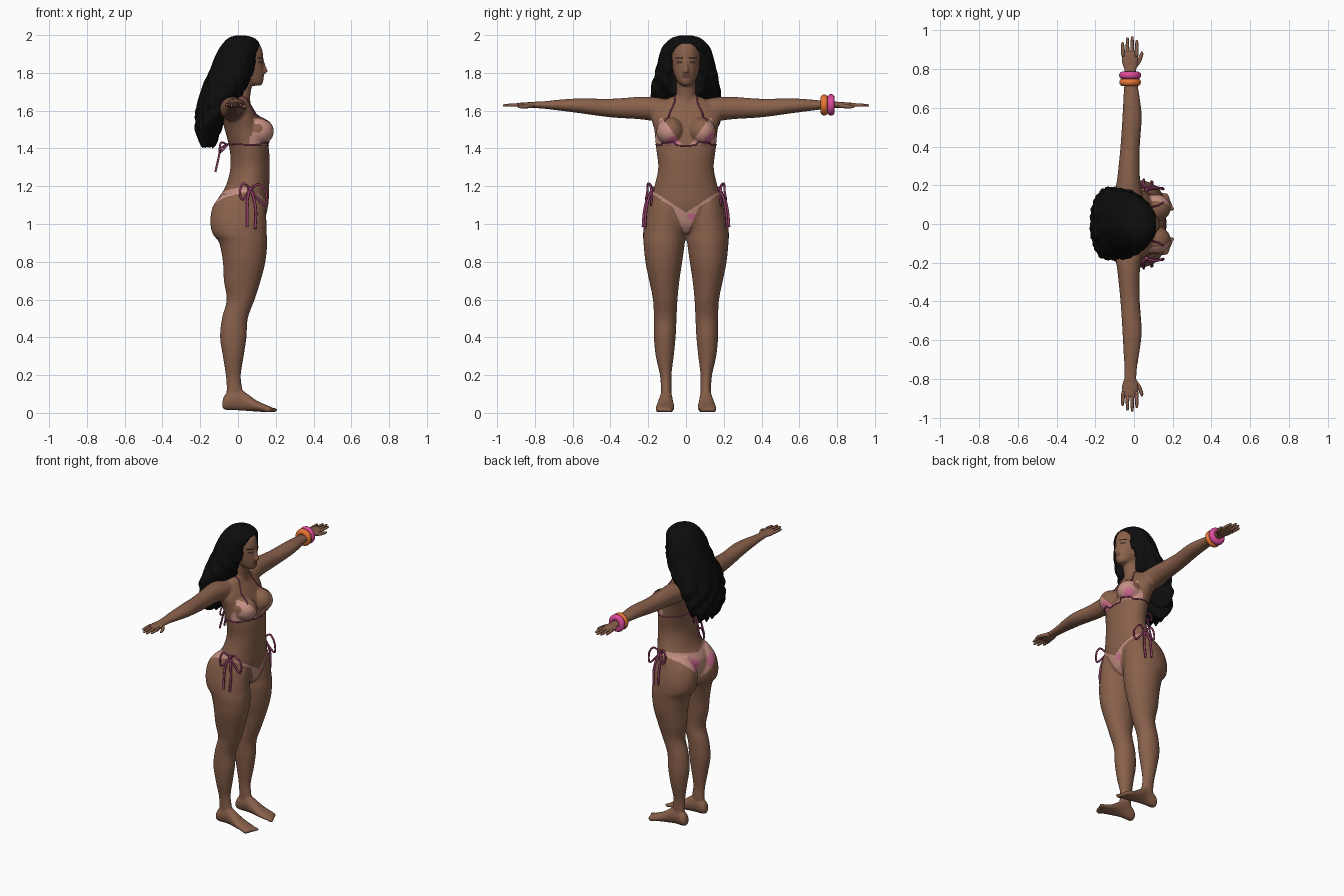
import bpy, bmesh, math
from mathutils import Vector, Matrix
from mathutils.bvhtree import BVHTree

def mat(name, c):
    m = bpy.data.materials.new(name)
    m.diffuse_color = (*c, 1)
    return m

SKIN = mat("skin", (0.25, 0.118, 0.07))
HAIR = mat("black_hair", (0.004, 0.004, 0.004))
CLOTH = mat("pale_pink_cloth", (0.56, 0.28, 0.23))
PATCH = mat("pink_pattern", (0.62, 0.15, 0.28))
STRING = mat("plum_string", (0.28, 0.05, 0.13))
ORANGE = mat("orange", (0.83, 0.19, 0.035))
PINK = mat("hot_pink", (0.72, 0.07, 0.33))
LIPS = mat("lips", (0.15, 0.05, 0.04))
EYE = mat("eye", (0.07, 0.04, 0.03))

def catmull(rows, n):
    """Smoothly interpolate rows of numbers."""
    out = []
    for i in range(len(rows) - 1):
        p = [rows[max(0, min(len(rows) - 1, i + k))] for k in (-1, 0, 1, 2)]
        for s in range(n):
            t = s / n
            out.append([0.5 * (2 * b + (c - a) * t + (2 * a - 5 * b + 4 * c - d) * t * t
                               + (3 * b - a - 3 * c + d) * t ** 3) for a, b, c, d in zip(*p)])
    return out + [list(rows[-1])]

def loft(bm, axis, rows, side=1, seg=32, n=5):
    """Oval sections (t, a0, a1, b0, b1) along an axis; side=-1 mirrors in y."""
    others = [k for k in range(3) if k != axis]
    rings = []
    for t, a0, a1, b0, b1 in catmull(rows, n):
        ring = []
        for k in range(seg):
            u = 2 * math.pi * k / seg
            v = [0, 0, 0]
            v[axis] = t
            v[others[0]] = (a0 + a1) / 2 + (a1 - a0) / 2 * math.cos(u)
            v[others[1]] = (b0 + b1) / 2 + (b1 - b0) / 2 * math.sin(u)
            v[1] *= side
            ring.append(bm.verts.new(v))
        rings.append(ring)
    for r, q in zip(rings, rings[1:]):
        for k in range(seg):
            bm.faces.new((r[k], r[(k + 1) % seg], q[(k + 1) % seg], q[k]))
    bm.faces.new(rings[0])
    bm.faces.new(rings[-1])

def sphere(bm, c, r):
    bmesh.ops.create_uvsphere(bm, u_segments=32, v_segments=20, radius=1,
                              matrix=Matrix.Translation(c) @ Matrix.Diagonal((*r, 1)))

def finish(bm, name, *mats):
    bmesh.ops.recalc_face_normals(bm, faces=bm.faces)
    me = bpy.data.meshes.new(name)
    bm.to_mesh(me)
    bm.free()
    for m in mats:
        me.materials.append(m)
    me.shade_smooth()
    ob = bpy.data.objects.new(name, me)
    bpy.context.collection.objects.link(ob)
    return ob

def sym(rows):
    return [(z, a, b, -w, w) for z, a, b, w in rows]

# ---- body: overlapping lofts fused by a voxel remesh
bm = bmesh.new()
loft(bm, 2, sym([(.95, -.02, .10, .03), (1.0, -.09, .135, .17), (1.1, -.12, .16, .2), (1.2, -.065, .165, .167),
                 (1.3, -.04, .168, .147), (1.4, -.045, .163, .158), (1.5, -.07, .14, .168),
                 (1.58, -.09, .10, .185), (1.64, -.08, .065, .14), (1.68, -.06, .055, .06)]), seg=48)
loft(bm, 2, sym([(1.6, -.07, .07, .065), (1.68, -.05, .065, .055), (1.78, -.03, .085, .05)]))
loft(bm, 2, sym([(1.732, .075, .12, .02), (1.75, .01, .133, .042), (1.79, -.06, .137, .063), (1.85, -.08, .135, .075),
                 (1.91, -.08, .131, .075), (1.955, -.05, .112, .06), (1.975, -.02, .07, .03)]))
loft(bm, 2, sym([(1.797, .11, .145, .014), (1.807, .11, .157, .018), (1.83, .11, .15, .012), (1.87, .11, .137, .008)]))
LEG = [(1.16, -.08, .12, .03, .175), (1.1, -.13, .145, .01, .2), (1.02, -.147, .15, 0, .22), (.95, -.135, .152, .002, .227),
       (.9, -.10, .155, .006, .225), (.8, -.08, .145, .02, .215), (.7, -.075, .12, .035, .195), (.6, -.06, .088, .045, .175),
       (.5, -.085, .052, .05, .17), (.4, -.095, .045, .055, .17), (.3, -.08, .03, .065, .16),
       (.2, -.065, .015, .077, .138), (.13, -.06, .022, .077, .133), (.06, -.065, .03, .08, .132)]
FOOT = [(-.083, .09, .12, .03, .06), (-.065, .075, .137, .015, .1), (0, .072, .138, .013, .13), (.05, .068, .147, .01, .1),
        (.1, .062, .157, .007, .065), (.15, .062, .162, .004, .042), (.18, .068, .155, .004, .03)]
ARM = [(.1, -.08, .05, 1.54, 1.66), (.17, -.095, .04, 1.545, 1.672), (.25, -.085, .03, 1.555, 1.673),
       (.4, -.07, .03, 1.565, 1.663), (.55, -.06, .04, 1.585, 1.665), (.65, -.055, .03, 1.598, 1.66),
       (.75, -.05, .015, 1.61, 1.65), (.82, -.053, .013, 1.615, 1.647)]
for s in (1, -1):
    loft(bm, 2, LEG, s)
    loft(bm, 0, FOOT, s)
    loft(bm, 1, ARM, s)
    sphere(bm, (.105, s * .083, 1.49), (.085, .074, .075))
    for k in range(5):  # toes
        sphere(bm, (.188 - .008 * k, s * (.077 + .018 * k), .015), (.022, .0105, .012))
raw = finish(bm, "body", SKIN)
rm = raw.modifiers.new("fuse", 'REMESH')
rm.mode = 'VOXEL'
rm.voxel_size = .0065
sm = raw.modifiers.new("soften", 'SMOOTH')
sm.factor, sm.iterations = .5, 5
dg = bpy.context.evaluated_depsgraph_get()
me = bpy.data.meshes.new_from_object(raw.evaluated_get(dg))
raw.modifiers.clear()
raw.data = me
me.materials.clear()
for m in (SKIN, CLOTH, PATCH, LIPS, EYE, HAIR):
    me.materials.append(m)
me.shade_smooth()

SPOTS = [((.16, -.07, 1.44), .035), ((.15, .13, 1.45), .035), ((-.12, .07, 1.11), .04),
         ((-.13, -.10, 1.08), .045), ((.15, .03, 1.04), .02)]

def body_colour(c):
    x, y, z = c
    ay = abs(y)
    cup = x > .06 and 1.42 < z < 1.56 and .03 + (z - 1.43) * .7 < ay < .172 - (z - 1.42) * .25
    top = 1.06 + .65 * ay
    front = x > .05 and ay < .2 and min(.935 + 2.2 * ay, top - .016) < z < top
    back = x <= .05 and ay < .21 and .95 + 1.2 * ay < z < 1.16 + .2 * ay
    if cup or front or back:
        return 2 if any((c - Vector(p)).length < r for p, r in SPOTS) else 1
    if x > .09 and z > 1.74:
        if 1.771 < z < 1.788 and ay < .026 - abs(z - 1.78):
            return 3
        if 1.851 < z < 1.863 and .02 < ay < .048:
            return 4
        if 1.876 < z < 1.883 and .016 < ay < .055:
            return 5
    return 0

for p in me.polygons:
    p.material_index = body_colour(p.center)
tree = BVHTree.FromPolygons([v.co for v in me.vertices], [tuple(p.vertices) for p in me.polygons])

# ---- hands
for s, name in ((1, "left_hand"), (-1, "right_hand")):
    bm = bmesh.new()
    loft(bm, 1, [(.79, -.045, .008, 1.617, 1.646), (.83, -.06, .02, 1.614, 1.645),
                 (.875, -.063, .02, 1.618, 1.642), (.893, -.055, .012, 1.624, 1.638)], s, 20)
    for x, e in ((-.054, .94), (-.032, .964), (-.010, .969), (.011, .95)):
        x2 = x * 1.12 + .002
        loft(bm, 1, [(.865, x - .011, x + .011, 1.62, 1.641), (.91, x2 - .0095, x2 + .0095, 1.621, 1.639),
                     (e - .008, x2 - .007, x2 + .007, 1.621, 1.635), (e, x2 - .002, x2 + .002, 1.626, 1.63)], s, 10, 3)
    loft(bm, 1, [(.805, -.015, .012, 1.615, 1.638), (.84, .012, .037, 1.612, 1.634),
                 (.875, .03, .048, 1.612, 1.63), (.892, .038, .044, 1.617, 1.623)], s, 10, 3)
    finish(bm, name, SKIN)

# ---- hair: wavy loft, recessed around face and neck, ragged at the bottom
bm = bmesh.new()
loft(bm, 2, sym([(1.998, -.01, .04, .03), (1.985, -.05, .085, .075), (1.95, -.085, .117, .115), (1.9, -.115, .114, .14),
                 (1.8, -.155, .10, .163), (1.72, -.19, .06, .183), (1.65, -.21, 0, .19), (1.58, -.222, -.05, .183),
                 (1.5, -.222, -.09, .165), (1.45, -.205, -.11, .12), (1.425, -.185, -.13, .07)]), seg=96, n=8)
for v in bm.verts:
    x, y, z = v.co
    u = math.atan2(y, x + .05)
    if z < 1.955 and x > .02:
        w = .074 if z > 1.8 else .085
        w *= math.sqrt(min(1, (1.957 - z) / .05))
        if abs(y) < w:
            v.co.x = min(x, .03)
            continue
    k = min(1, max(0, (2 - z) / .3))
    wave = 1 + k * (.03 * math.sin(9 * u + 5 * math.sin(z * 14)) + .018 * math.sin(23 * u + z * 30))
    v.co.y = y * wave
    v.co.x = -.05 + (x + .05) * wave
    if z < 1.56:
        v.co.z += .022 * math.sin(17 * u) * (1.56 - z) / .12
finish(bm, "hair", HAIR)

# ---- strings
def cord(name, pts, r, m=STRING, snap=False, closed=False):
    pts = catmull(pts + pts[:1] if closed else pts, 6)
    if snap:
        pts = [tree.find_nearest(Vector(p))[0] for p in pts]
    cu = bpy.data.curves.new(name, 'CURVE')
    cu.dimensions = '3D'
    cu.bevel_depth, cu.bevel_resolution, cu.use_fill_caps = r, 2, True
    sp = cu.splines.new('POLY')
    sp.points.add(len(pts) - 1)
    for q, p in zip(sp.points, pts):
        q.co = (*p, 1)
    cu.materials.append(m)
    ob = bpy.data.objects.new(name, cu)
    bpy.context.collection.objects.link(ob)

band = [(.06 + .13 * math.cos(a), .165 * math.sin(a), 1.42) for a in (2 * math.pi * k / 24 for k in range(24))]
cord("chest_band", band, .004, snap=True, closed=True)
for s in (1, -1):
    cord("neck_strap", [(.16, s * .118, 1.555), (.12, s * .095, 1.61), (.07, s * .065, 1.66), (-.01, s * .06, 1.69)],
         .004, snap=True)
    cord("back_tie_tail", [(-.055, 0, 1.42), (-.09, s * .015, 1.40), (-.105, s * .02, 1.34), (-.12, s * .025, 1.275)], .006)
    cord("back_tie_loop", [(-.055, 0, 1.42), (-.09, s * .04, 1.43), (-.095, s * .05, 1.38), (-.055, 0, 1.42)], .005)
    # side bows on the hips
    k = (.065, s * .178, 1.185)
    cord("bow_loop_back", [k, (.03, s * .2, 1.215), (.01, s * .205, 1.17), (.025, s * .21, 1.13), k], .006)
    cord("bow_loop_front", [k, (.11, s * .19, 1.21), (.15, s * .18, 1.16), (.14, s * .185, 1.10), k], .006)
    cord("bow_tail_back", [k, (.05, s * .207, 1.13), (.05, s * .222, 1.06), (.05, s * .228, .985)], .007)
    cord("bow_tail_front", [k, (.085, s * .2, 1.13), (.095, s * .212, 1.06), (.09, s * .218, .975)], .007)
    bm = bmesh.new()
    sphere(bm, k, (.014, .012, .014))
    finish(bm, "bow_knot", STRING)

# ---- bangles and finger rings
def ring(name, c, major, minor, m, segs=40):
    bpy.ops.mesh.primitive_torus_add(major_radius=major, minor_radius=minor, major_segments=segs,
                                     minor_segments=14, location=c, rotation=(math.pi / 2, 0, 0))
    ob = bpy.context.object
    ob.name = name
    ob.data.materials.append(m)
    ob.data.shade_smooth()

ring("orange_bangle", (-.02, .732, 1.63), .036, .02, ORANGE)
ring("pink_bangle", (-.02, .768, 1.631), .037, .02, PINK)
for x in (-.034, .013):
    ring("finger_ring", (x, -.89, 1.63), .0105, .002, PINK, 16)
